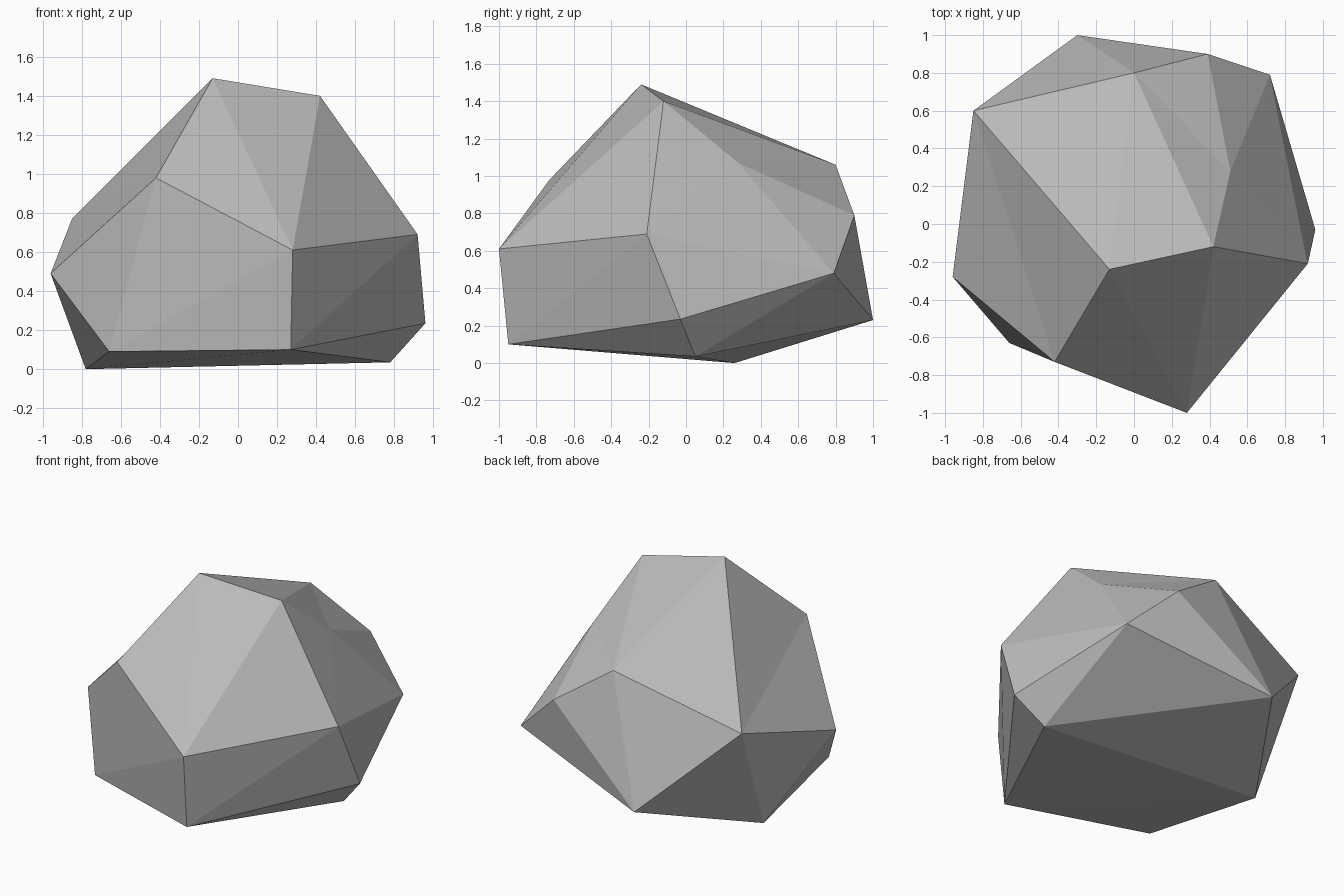
import bpy
import bmesh

default_cube = bpy.data.objects.get("Cube")
if default_cube:
    bpy.data.objects.remove(default_cube, do_unlink=True)

# Corner points of the boulder, named by where they sit
corners = {
    "peak": (-0.13, -0.24, 1.49),
    "peak_left": (0.42, -0.12, 1.40),
    "brow": (-0.42, -0.73, 0.98),
    "shoulder": (-0.85, 0.60, 0.77),
    "side_right": (-0.96, -0.28, 0.49),
    "foot_right": (-0.66, -0.63, 0.09),
    "base_right": (-0.78, 0.26, 0.0),
    "nose": (0.28, -1.0, 0.61),
    "foot_front": (0.27, -0.95, 0.10),
    "side_left": (0.92, -0.21, 0.69),
    "foot_left": (0.96, -0.03, 0.235),
    "base_left": (0.78, 0.05, 0.035),
    "back_top": (0.0, 0.80, 1.06),
    "back_left": (0.39, 0.90, 0.79),
    "foot_back": (-0.30, 1.0, 0.23),
    "back_corner": (0.72, 0.79, 0.48),
    "dent": (0.51, 0.28, 1.07),
}

# Wrap the corners in a faceted skin
bm = bmesh.new()
verts = {name: bm.verts.new(co) for name, co in corners.items()}
bmesh.ops.convex_hull(bm, input=list(bm.verts))


def press_in(first, second):
    """Turn the ridge between two corners into a shallow hollow."""
    ridge = bm.edges.get((verts[first], verts[second]))
    if ridge and len(ridge.link_faces) == 2:
        bmesh.utils.edge_rotate(ridge, True)


# Two shallow hollows
press_in("peak", "side_right")
press_in("peak_left", "back_left")

bmesh.ops.recalc_face_normals(bm, faces=list(bm.faces))
mesh = bpy.data.meshes.new("boulder")
bm.to_mesh(mesh)
bm.free()

# Plain grey stone
stone = bpy.data.materials.new("grey stone")
stone.use_nodes = True
grey = (0.5, 0.5, 0.5, 1.0)
stone.diffuse_color = grey
stone.node_tree.nodes["Principled BSDF"].inputs["Base Color"].default_value = grey
mesh.materials.append(stone)

boulder = bpy.data.objects.new("boulder", mesh)
bpy.context.collection.objects.link(boulder)
